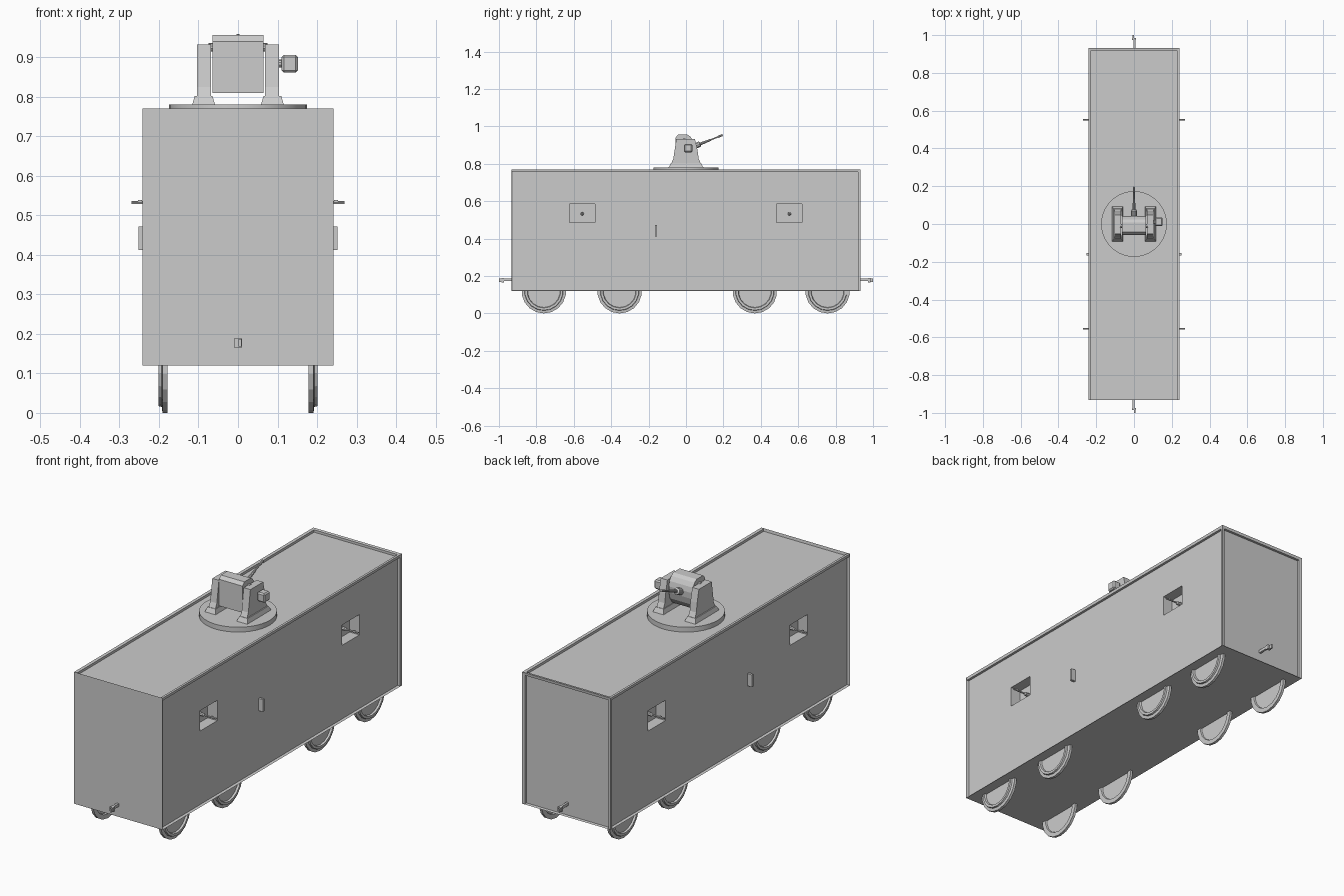
import bpy, bmesh, math
from mathutils import Vector, Matrix

if "Cube" in bpy.data.objects:
    bpy.data.objects.remove(bpy.data.objects["Cube"])


def finish(name, bm, smooth=False):
    bmesh.ops.recalc_face_normals(bm, faces=bm.faces)
    me = bpy.data.meshes.new(name)
    bm.to_mesh(me)
    bm.free()
    ob = bpy.data.objects.new(name, me)
    bpy.context.collection.objects.link(ob)
    if smooth:
        bpy.ops.object.select_all(action='DESELECT')
        ob.select_set(True)
        bpy.context.view_layer.objects.active = ob
        bpy.ops.object.shade_smooth_by_angle(angle=math.radians(30))
    return ob


def box_bm(x0, x1, y0, y1, z0, z1):
    bm = bmesh.new()
    bmesh.ops.create_cube(bm, size=1)
    bmesh.ops.scale(bm, vec=(x1 - x0, y1 - y0, z1 - z0), verts=bm.verts)
    bmesh.ops.translate(bm, vec=((x0 + x1) / 2, (y0 + y1) / 2, (z0 + z1) / 2), verts=bm.verts)
    return bm


def box(name, *dims, bevel=0, segs=1):
    bm = box_bm(*dims)
    if bevel:
        bmesh.ops.bevel(bm, geom=bm.edges[:], offset=bevel, segments=segs,
                        profile=0.5, affect='EDGES')
    return finish(name, bm)


def lathe(name, profile, origin, axis, sides, smooth=False):
    """Revolve (radius, distance) pairs around an axis through origin."""
    rot = Vector((0, 0, 1)).rotation_difference(Vector(axis)).to_matrix().to_4x4()
    mat = Matrix.Translation(origin) @ rot
    bm = bmesh.new()
    rings = []
    for r, t in profile:
        rings.append([bm.verts.new(mat @ Vector((r * math.cos(a), r * math.sin(a), t)))
                      for a in (2 * math.pi * i / sides for i in range(sides))])
    for a, b in zip(rings, rings[1:]):
        for i in range(sides):
            j = (i + 1) % sides
            bm.faces.new((a[i], a[j], b[j], b[i]))
    bm.faces.new(rings[0])
    bm.faces.new(rings[-1])
    return finish(name, bm, smooth)


def prism(name, outline, x0, x1):
    """Extrude a (y, z) outline from x0 to x1."""
    bm = bmesh.new()
    face = bm.faces.new([bm.verts.new((x0, y, z)) for y, z in outline])
    new = bmesh.ops.extrude_face_region(bm, geom=[face])['geom']
    bmesh.ops.translate(bm, vec=(x1 - x0, 0, 0),
                        verts=[v for v in new if isinstance(v, bmesh.types.BMVert)])
    return finish(name, bm)


# car body: roof, sides and rear sunk behind a thin rim
bm = box_bm(-0.242, 0.242, -0.933, 0.933, 0.12, 0.77)
bm.normal_update()
sunk = [f for f in bm.faces if f.normal.y > -0.5 and f.normal.z > -0.5]
for f in sunk:
    bmesh.ops.inset_individual(bm, faces=[f], thickness=0.003, depth=-0.014)
body = finish("car_body", bm)

for s in (-1, 1):
    side = "right" if s > 0 else "left"
    for y in (-0.555, 0.553):
        # gun port recess cut into the wall
        xs = sorted((s * 0.175, s * 0.30))
        cutter = box("gun_port_cutter", *xs, y - 0.068, y + 0.068, 0.485, 0.585)
        cutter.hide_render = True
        cutter.hide_viewport = False
        cutter.display_type = 'WIRE'
        cut = body.modifiers.new("gun_port", 'BOOLEAN')
        cut.operation = 'DIFFERENCE'
        cut.solver = 'EXACT'
        cut.object = cutter
        # gun in the port, with its sight
        lathe(f"{side}_port_gun", [(0.009, 0), (0.009, 0.03), (0.004, 0.035), (0.004, 0.1)],
              (s * 0.17, y, 0.532), (s, 0, 0), 8)
        box(f"{side}_port_gun_sight", *sorted((s * 0.243, s * 0.253)),
            y - 0.003, y + 0.003, 0.53, 0.539)
    # door handle
    box(f"{side}_door_handle", *sorted((s * 0.222, s * 0.252)), -0.166, -0.154, 0.412, 0.472)

    # flanged wheels
    wheel = [(0.012, 0.185), (0.094, 0.185), (0.097, 0.178), (0.119, 0.178), (0.119, 0.191),
             (0.104, 0.193), (0.102, 0.201), (0.09, 0.201), (0.087, 0.192), (0.012, 0.192)]
    for y in (-0.76, -0.355, 0.368, 0.757):
        lathe(f"{side}_wheel", wheel, (0, y, 0.119), (s, 0, 0), 18)

    # coupler at each end
    end = "rear" if s > 0 else "front"
    box(f"{end}_coupler_bar", *sorted((-s * 0.003, s * 0.008)),
        *sorted((s * 0.9, s * 0.98)), 0.172, 0.186)
    box(f"{end}_coupler_hook", -0.01, 0.01, *sorted((s * 0.974, s * 0.986)), 0.166, 0.188)
    box(f"{end}_coupler_tip", *sorted((-s * 0.009, -s * 0.001)),
        *sorted((s * 0.984, s * 1.0)), 0.168, 0.187)

    # turret bracket: flared foot and tapered post
    foot = box_bm(-0.03, 0.03, -0.095, 0.095, 0.776, 0.802)
    for v in foot.verts:
        if v.co.z > 0.79:
            v.co.x *= 0.75
            v.co.y *= 0.86
        v.co.x += s * 0.087
    finish(f"{side}_bracket_foot", foot)
    prism(f"{side}_bracket_post",
          [(-0.08, 0.80), (-0.068, 0.825), (-0.052, 0.932), (0.048, 0.932),
           (0.062, 0.87), (0.068, 0.825), (0.08, 0.80)], s * 0.068, s * 0.104)
    # pivot pin
    lathe(f"{side}_pivot_pin", [(0.011, 0), (0.011, 0.02)],
          (s * 0.055, -0.01, 0.925), (s, 0, 0), 10)

# turntable on the roof
lathe("turntable", [(0.174, 0), (0.174, 0.03)], (0, 0, 0.75), (0, 0, 1), 40, True)

# gun housing with rounded rear
prism("gun_housing",
      [(-0.058, 0.81), (-0.056, 0.94), (-0.042, 0.956), (0.008, 0.956), (0.024, 0.945),
       (0.037, 0.925), (0.043, 0.90), (0.042, 0.87), (0.034, 0.838), (0.015, 0.81)],
      -0.064, 0.064)

# long gun pointing up to the rear
aim = Vector((0, 0.145, 0.058)).normalized()
lathe("turret_gun", [(0.016, 0), (0.016, 0.042), (0.008, 0.046), (0.006, 0.10), (0.004, 0.11),
                     (0.004, 0.145), (0.006, 0.147), (0.006, 0.174)],
      (0, 0.034, 0.889), aim, 10, True)

# elevation drive on the right bracket
lathe("drive_shaft", [(0.010, 0), (0.010, 0.02)], (0.098, 0.012, 0.884), (1, 0, 0), 10)
box("drive_motor", 0.11, 0.152, -0.011, 0.034, 0.861, 0.906, bevel=0.006)
